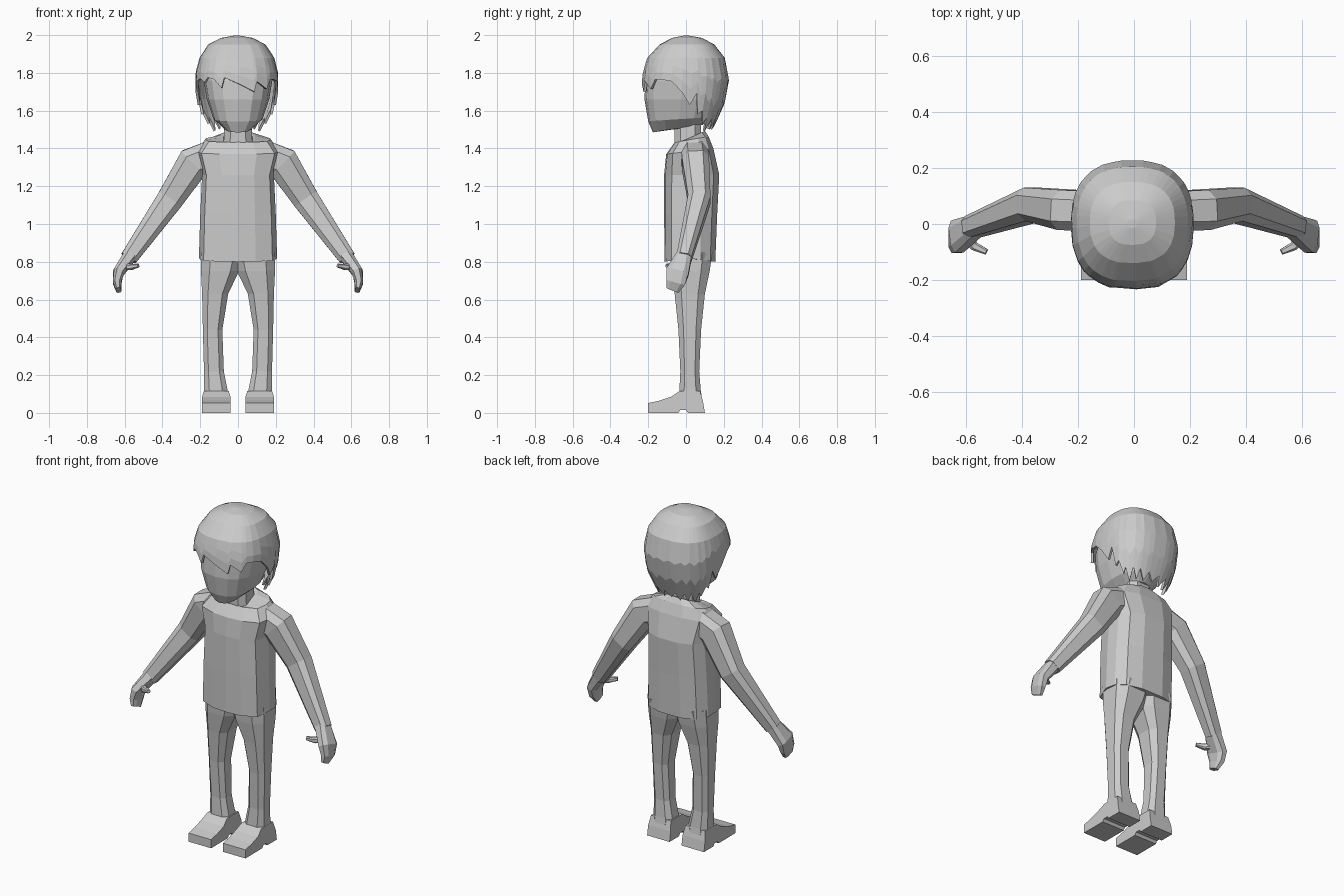
import bpy, bmesh, math
from mathutils import Vector

if "Cube" in bpy.data.objects:
    bpy.data.objects.remove(bpy.data.objects["Cube"])

grey = bpy.data.materials.new("plain grey")
grey.diffuse_color = (0.6, 0.6, 0.6, 1)
grey.use_nodes = True
grey.node_tree.nodes["Principled BSDF"].inputs["Base Color"].default_value = grey.diffuse_color

OCT = [(-.55, -1), (.55, -1), (1, -.55), (1, .55), (.55, 1), (-.55, 1), (-1, .55), (-1, -.55)]


def loft(name, rings, caps=True):
    """Skin equal-length rings of points into a flat-shaded object."""
    bm = bmesh.new()
    vs = [[bm.verts.new(p) for p in r] for r in rings]
    n = len(vs[0])
    for a, b in zip(vs, vs[1:]):
        for i in range(n):
            j = (i + 1) % n
            bm.faces.new((a[i], a[j], b[j], b[i]))
    if caps:
        bm.faces.new(vs[0])
        bm.faces.new(vs[-1])
    bmesh.ops.recalc_face_normals(bm, faces=bm.faces)
    me = bpy.data.meshes.new(name)
    bm.to_mesh(me)
    bm.free()
    me.materials.append(grey)
    ob = bpy.data.objects.new(name, me)
    bpy.context.collection.objects.link(ob)
    return ob


def tube(name, stations, side):
    """Octagonal limb through (x, y, z, width, depth) stations."""
    pts = [Vector(s[:3]) for s in stations]
    rings = []
    for i, s in enumerate(stations):
        t = (pts[min(i + 1, len(pts) - 1)] - pts[max(i - 1, 0)]).normalized()
        u = t.cross(Vector((0, 1, 0))).normalized()
        v = u.cross(t)
        ring = [pts[i] + u * a * s[3] + v * b * s[4] for a, b in OCT]
        rings.append([(p.x * side, p.y, p.z) for p in ring])
    return loft(name, rings)


def interp(table, z):
    """Linear lookup in rows sorted by falling first value."""
    for a, b in zip(table, table[1:]):
        if z >= b[0]:
            f = (a[0] - z) / (a[0] - b[0])
            return [p + (q - p) * f for p, q in zip(a[1:], b[1:])]
    return table[-1][1:]


def oval(ang, rx, yf, yb, n=2.5):
    """Squarish oval point; angle 0 faces front, 90 faces +x."""
    s, c = math.sin(ang), -math.cos(ang)
    x = math.copysign(abs(s) ** (2 / n), s) * rx
    y = math.copysign(abs(c) ** (2 / n), c) * (yb - yf) / 2 + (yb + yf) / 2
    return x, y


# head: z, half width, front, back, underside tilt
head_rows = [(1.505, .07, -.175, .09, .02), (1.555, .13, -.2, .13, .012),
             (1.66, .165, -.22, .165, 0), (1.76, .182, -.215, .185, 0),
             (1.86, .165, -.18, .165, 0), (1.94, .09, -.09, .09, 0)]
rings = []
for z, rx, yf, yb, tilt in head_rows:
    ring = []
    for i in range(16):
        a = i * math.tau / 16
        x, y = oval(a, rx, yf, yb)
        ring.append((x, y, z - tilt * math.cos(a)))
    rings.append(ring)
loft("head", rings)

# hair: shell with a jagged lower edge (degrees from front, height)
front_edge = [(-60, 1.77), (-48, 1.75), (-40, 1.775), (-28, 1.765), (-17, 1.72), (-13, 1.775),
              (2, 1.74), (20, 1.70), (24, 1.755), (42, 1.715), (50, 1.765), (62, 1.765)]
side_edge = [(76, 1.755), (88, 1.70), (95, 1.63), (102, 1.69), (107, 1.58), (114, 1.60), (121, 1.53),
             (126, 1.56), (134, 1.49), (142, 1.56), (150, 1.50), (156, 1.555), (166, 1.50), (173, 1.55)]
edge = front_edge + side_edge + [(180, 1.51)] + [(360 - a, z) for a, z in reversed(side_edge)]
shape = [(2.0, 0, 0, 0), (1.985, .085, -.075, .085), (1.95, .152, -.14, .15), (1.88, .198, -.205, .205),
         (1.8, .219, -.23, .23), (1.7, .219, -.236, .222), (1.6, .203, -.215, .192), (1.48, .155, -.15, .13)]
rings = []
for k in range(7):
    ring = []
    for deg, low in edge:
        z = (1.997, 1.985, 1.95, 1.88)[k] if k < 4 else 1.88 + (low - 1.88) * (k - 3) / 3
        x, y = oval(math.radians(deg), *interp(shape, z))
        ring.append((x - .006, y, z))
    rings.append(ring)
hair = loft("hair", rings, caps=False)
bm = bmesh.new()
bm.from_mesh(hair.data)
bmesh.ops.holes_fill(bm, edges=[e for e in bm.edges if e.is_boundary and e.verts[0].co.z > 1.99])
bmesh.ops.recalc_face_normals(bm, faces=bm.faces)
if sum(f.normal.z * f.calc_area() for f in bm.faces) < 0:
    bmesh.ops.reverse_faces(bm, faces=bm.faces)
bm.to_mesh(hair.data)
bm.free()
mod = hair.modifiers.new("thickness", 'SOLIDIFY')
mod.thickness = .014
mod.offset = -1

# neck
loft("neck", [[(a * w, .01 + o + b * d, z + b * .02) for a, b in OCT]
              for z, w, d, o in [(1.38, .085, .075, .01), (1.46, .075, .07, 0), (1.57, .07, .07, 0)]])

# shirt body: z, half width, front, back, tilt toward the back
half = [(0, -1), (.45, -.95), (.88, -.72), (1, -.1), (.97, .4), (.78, .8), (.35, 1), (0, 1)]
section = half + [(-x, y) for x, y in reversed(half[1:-1])]
rings = []
for z, w, y0, y1, tilt in [(.82, .207, -.113, .155, 0), (1.05, .2, -.116, .165, 0),
                           (1.26, .19, -.116, .176, 0), (1.385, .22, -.105, .145, .015),
                           (1.448, .175, -.06, .12, .015), (1.458, .09, -.055, .1, .035)]:
    ring = []
    for sx, sy in section:
        dip = .02 * abs(sy) if z < .9 else 0
        ring.append((sx * w, (y0 + y1) / 2 + sy * (y1 - y0) / 2, z + tilt * sy - dip))
    rings.append(ring)
loft("shirt", rings)

foot_profile = [(-.2, 0), (-.2, .052), (-.14, .065), (-.08, .085), (-.035, .115), (.075, .115),
                (.09, .06), (.1, 0), (.01, 0), (0, .015), (-.03, .015), (-.04, 0)]
leg_rows = [(.85, -.03, .195, -.085, .14), (.75, -.005, .196, -.077, .125), (.63, .052, .19, -.06, .1),
            (.44, .083, .186, -.04, .08), (.22, .075, .18, -.03, .07), (.12, .055, .18, -.035, .078),
            (.04, .046, .186, -.038, .09)]

for side, tag in ((1, "left"), (-1, "right")):
    # sleeve and forearm
    tube(tag + "_arm", [(.12, .045, 1.37, .08, .07), (.235, .05, 1.325, .088, .072),
                        (.36, .07, 1.13, .07, .06), (.578, -.01, .82, .045, .04)], side)
    # hand with joined fingers, and thumb
    tube(tag + "_hand", [(.57, -.008, .835, .038, .04), (.632, -.045, .745, .03, .06),
                         (.64, -.055, .69, .023, .05), (.632, -.072, .65, .014, .035)], side)
    tube(tag + "_thumb", [(.615, -.03, .78, .024, .022), (.57, -.08, .772, .016, .016),
                          (.527, -.1, .78, .01, .01)], side)
    # trouser leg
    loft(tag + "_leg", [[(side * ((x0 + x1) / 2 + a * (x1 - x0) / 2), (y0 + y1) / 2 + b * (y1 - y0) / 2, z)
                         for a, b in OCT] for z, x0, x1, y0, y1 in leg_rows])
    # shoe
    loft(tag + "_shoe", [[(side * (.115 + e * (.066 if z > .1 else .075)), y, z) for y, z in foot_profile]
                         for e in (-1, 1)])
